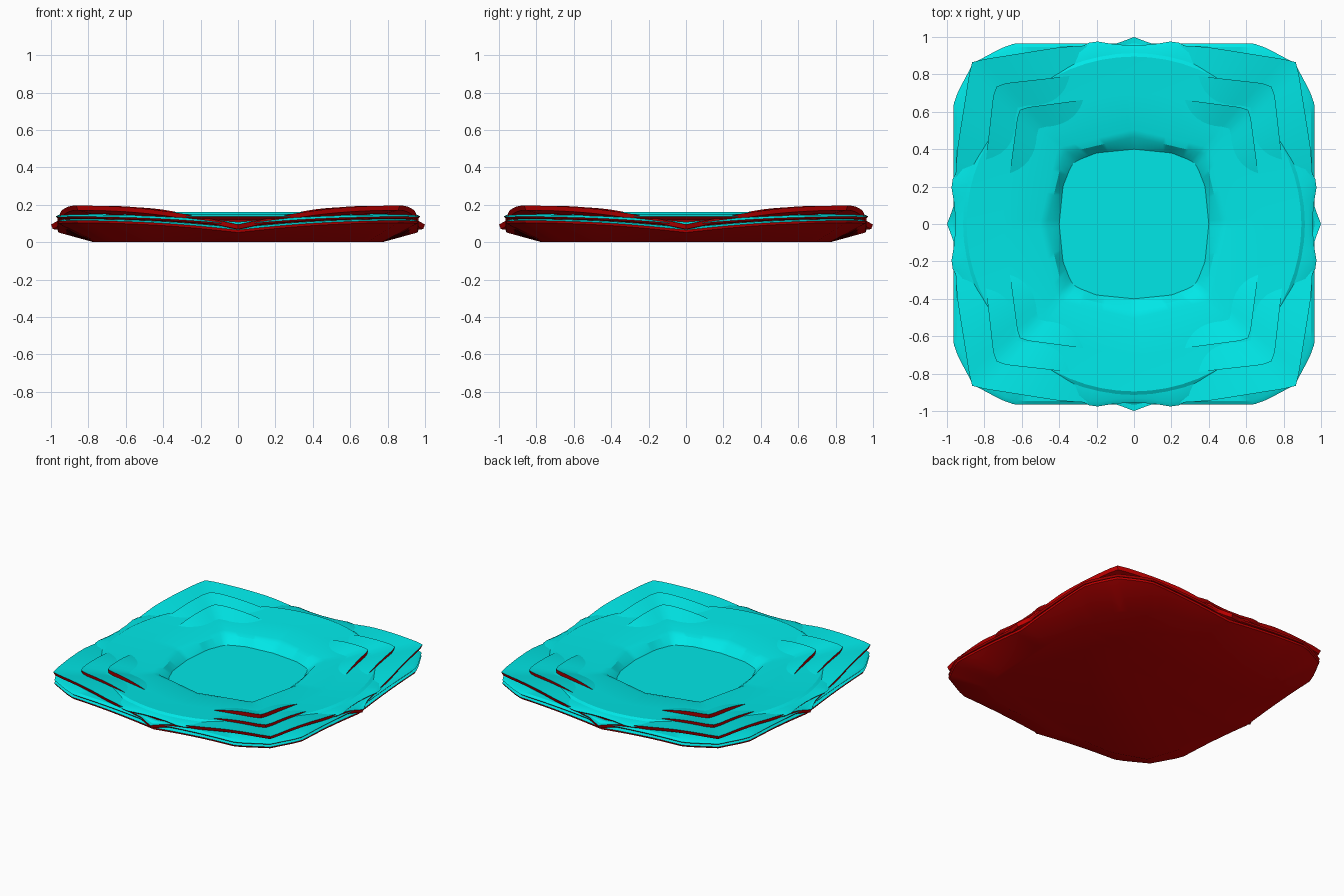
import bpy, bmesh
from math import sin, cos, pi

if "Cube" in bpy.data.objects:
    bpy.data.objects.remove(bpy.data.objects["Cube"])

STEPS = 128


def material(name, color):
    m = bpy.data.materials.new(name)
    m.use_nodes = True
    m.diffuse_color = color
    bsdf = m.node_tree.nodes["Principled BSDF"]
    bsdf.inputs["Base Color"].default_value = color
    bsdf.inputs["Roughness"].default_value = 0.6
    return m


CYAN = material("cyan_glaze", (0, 0.82, 0.82, 1))
RED = material("deep_red", (0.6, 0, 0, 1))


def fold(i):
    """Angle of step i folded into the first eighth of the circle."""
    a = (2 * pi * i / STEPS) % (pi / 2)
    return min(a, pi / 2 - a)


def radius(outline, a):
    """Distance along angle a to an outline given for one eighth turn."""
    c, s = cos(a), sin(a)
    for (x0, y0), (x1, y1) in zip(outline, outline[1:]):
        d0, d1 = y0 * c - x0 * s, y1 * c - x1 * s
        if d0 <= 1e-6 and d1 >= -1e-6:
            t = -d0 / (d1 - d0)
            return (x0 + (x1 - x0) * t) * c + (y0 + (y1 - y0) * t) * s
    return outline[-1][0] * c + outline[-1][1] * s


def layer(name, rings, cap_start=False, cap_end=False):
    """Skin rings of (outline, scale, side height, corner height), inner top first."""
    bm = bmesh.new()
    loops = []
    for outline, scale, side, corner in rings:
        loop = []
        for i in range(STEPS):
            a, f = 2 * pi * i / STEPS, fold(i)
            r = radius(outline, f) * scale
            z = side + (corner - side) * sin(2 * f)
            loop.append(bm.verts.new((r * cos(a), r * sin(a), z)))
        loops.append(loop)
    for inner, outer in zip(loops, loops[1:]):
        for i in range(STEPS):
            j = (i + 1) % STEPS
            bm.faces.new((inner[i], outer[i], outer[j], inner[j]))
    if cap_start:
        bm.faces.new(loops[0])
    if cap_end:
        bm.faces.new(loops[-1][::-1])
    bm.normal_update()
    # upward faces are cyan, walls and undersides red
    for f in bm.faces:
        f.material_index = 0 if f.normal.z > 0.25 else 1
    me = bpy.data.meshes.new(name)
    bm.to_mesh(me)
    bm.free()
    me.materials.append(CYAN)
    me.materials.append(RED)
    ob = bpy.data.objects.new(name, me)
    bpy.context.collection.objects.link(ob)
    bpy.ops.object.select_all(action="DESELECT")
    ob.select_set(True)
    bpy.context.view_layer.objects.active = ob
    bpy.ops.object.shade_smooth_by_angle(angle=0.5)


def tier(name, outline, inner, z_in, z_side, z_corner, thick):
    """Upturned square plate: sloping top, tucked rim and underside."""
    layer(name, [
        (outline, inner, z_side, z_in),
        (outline, 1, z_side, z_corner),
        (outline, 0.99, z_side - thick, z_corner - thick),
        (outline, 0.9, z_side - thick - 0.01, z_corner - thick - 0.02),
    ])


def circle(r):
    return [(r * cos(a * pi / 32), r * sin(a * pi / 32)) for a in range(9)]


foot = [(0.77, 0), (0.77, 0.45), (0.69, 0.69)]
square = [(0.965, 0), (0.965, 0.64), (0.94, 0.71), (0.86, 0.86)]
well_floor = [(0.4, 0), (0.38, 0.2), (0.345, 0.29), (0.325, 0.325)]
well_rim = [(0.485, 0), (0.395, 0.38), (0.39, 0.39)]
wavy = [(0.955, 0), (0.96, 0.1), (0.98, 0.22), (0.9, 0.38), (0.79, 0.55), (0.66, 0.66)]

# Base with flat foot; its skirt rises towards the corners
layer("base", [
    (square, 0.8, 0.085, 0.125),
    (square, 0.975, 0.078, 0.124),
    (square, 1, 0.066, 0.116),
    (square, 0.995, 0.052, 0.104),
    (foot, 1, 0, 0),
], cap_end=True)

# Core that closes the gaps between the plates
layer("core", [
    (square, 0.9, 0.125, 0.13),
    (square, 0.96, 0.12, 0.125),
    (square, 0.95, 0.06, 0.105),
])

# Lowest square plate with a rounded lip
layer("middle_plate", [
    (square, 0.85, 0.11, 0.145),
    (square, 0.98, 0.108, 0.148),
    (square, 1, 0.096, 0.137),
    (square, 0.99, 0.085, 0.128),
    (square, 0.9, 0.075, 0.118),
])

# Upturned square plates, from the lowest to the top one
tier("outer_plate", [(1.0, 0), (0.965, 0.09), (0.945, 0.4), (0.875, 0.84), (0.865, 0.865)],
     0.8, 0.163, 0.095, 0.196, 0.025)
tier("inner_plate", [(0.83, 0), (0.75, 0.71), (0.735, 0.735)],
     0.82, 0.154, 0.06, 0.195, 0.03)
tier("top_plate", [(0.7, 0), (0.62, 0.6), (0.61, 0.61)],
     0.78, 0.135, 0.055, 0.188, 0.035)

# Wavy rim around the dish
layer("wavy_rim", [
    (wavy, 0.88, 0.153, 0.15),
    (wavy, 0.975, 0.15, 0.15),
    (wavy, 1, 0.138, 0.138),
    (wavy, 0.99, 0.128, 0.128),
    (wavy, 0.92, 0.1, 0.105),
])

# Round dish with the sunken well
layer("dish", [
    (well_floor, 1, 0.08, 0.08),
    (well_rim, 0.96, 0.126, 0.126),
    (well_rim, 1.04, 0.137, 0.137),
    (circle(0.7), 1, 0.147, 0.147),
    (circle(0.895), 1, 0.161, 0.161),
    (circle(0.915), 1, 0.15, 0.15),
    (circle(0.9), 1, 0.14, 0.14),
    (circle(0.85), 1, 0.12, 0.12),
], cap_start=True)
